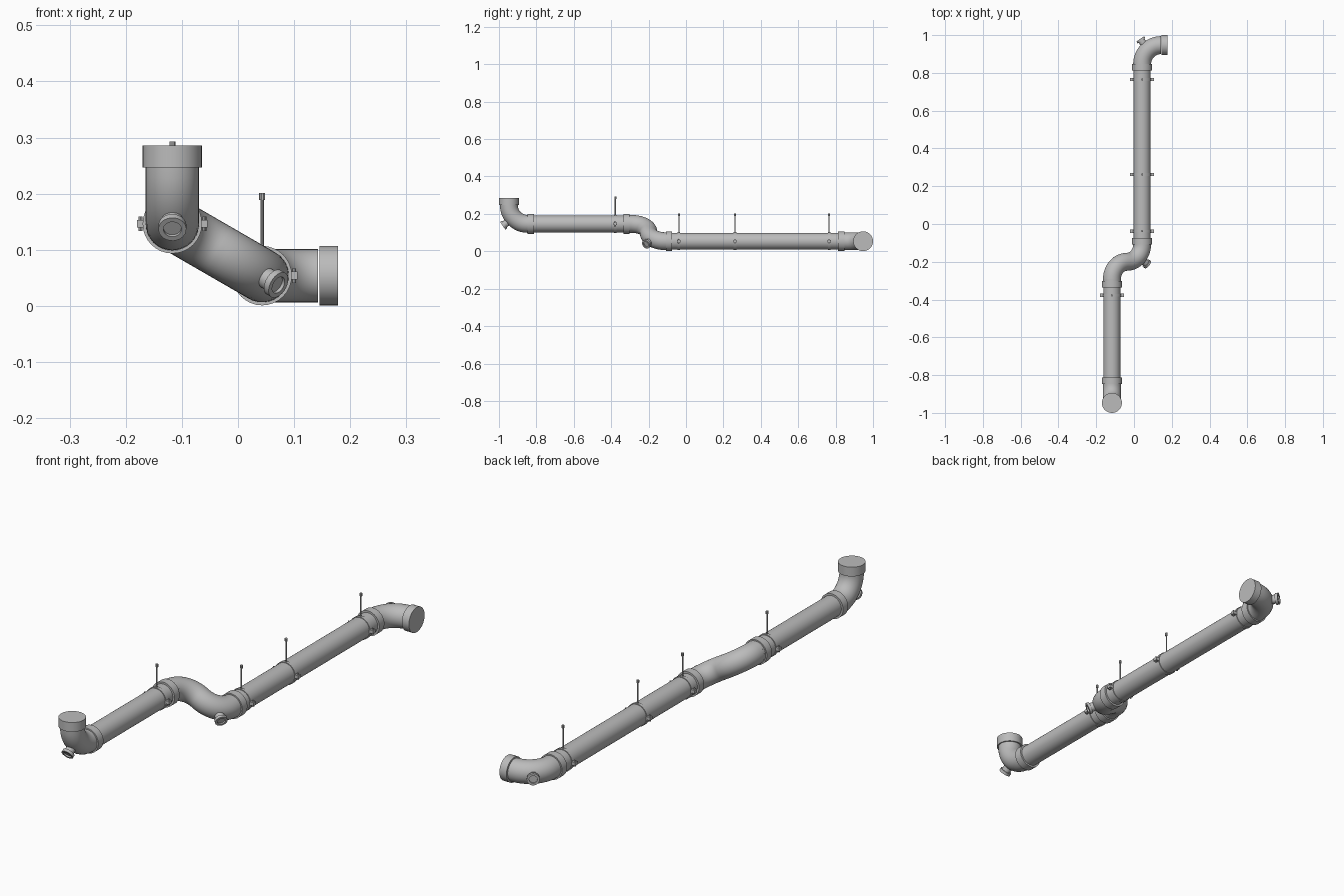
import bpy, bmesh, math
from mathutils import Vector

if "Cube" in bpy.data.objects:
    bpy.data.objects.remove(bpy.data.objects["Cube"], do_unlink=True)

grey = bpy.data.materials.new("pipe_grey")
grey.use_nodes = True
colour = (0.5, 0.5, 0.5, 1)
grey.diffuse_color = colour
grey.node_tree.nodes["Principled BSDF"].inputs["Base Color"].default_value = colour

X, Y, Z = Vector((1, 0, 0)), Vector((0, 1, 0)), Vector((0, 0, 1))
PIPE, FITTING, COLLAR = 0.045, 0.0475, 0.053
SIDES = 32


def finish(name, bm):
    bmesh.ops.recalc_face_normals(bm, faces=bm.faces)
    mesh = bpy.data.meshes.new(name)
    bm.to_mesh(mesh)
    bm.free()
    mesh.materials.append(grey)
    obj = bpy.data.objects.new(name, mesh)
    bpy.context.collection.objects.link(obj)
    bpy.ops.object.select_all(action="DESELECT")
    obj.select_set(True)
    bpy.context.view_layer.objects.active = obj
    bpy.ops.object.shade_smooth_by_angle(angle=math.radians(35))
    return obj


def ring(bm, centre, a, b, radius, sides):
    steps = [2 * math.pi * i / sides for i in range(sides)]
    verts = [bm.verts.new(centre + radius * (a * math.cos(t) + b * math.sin(t))) for t in steps]
    return verts


def turned(name, origin, axis, profile, sides=SIDES):
    """Closed solid turned around an axis; profile is (distance, radius) pairs."""
    axis = axis.normalized()
    a = axis.orthogonal().normalized()
    b = axis.cross(a)
    bm = bmesh.new()
    rings = [ring(bm, origin + axis * d, a, b, r, sides) for d, r in profile]
    for lower, upper in zip(rings, rings[1:]):
        for i in range(sides):
            j = (i + 1) % sides
            bm.faces.new((lower[i], lower[j], upper[j], upper[i]))
    bm.faces.new(rings[0])
    bm.faces.new(rings[-1])
    return finish(name, bm)


def rod(name, start, end, radius, sides=SIDES):
    span = end - start
    return turned(name, start, span, [(0, radius), (span.length, radius)], sides)


def elbow(name, centre, bend, u, v):
    """Quarter bend from centre + u to centre + v, with a short stub at each end."""
    bm = bmesh.new()
    axis = u.cross(v)
    verts = ring(bm, centre + bend * u, u, axis, FITTING, SIDES)
    edges = [bm.edges.new((verts[i], verts[(i + 1) % SIDES])) for i in range(SIDES)]
    bmesh.ops.spin(bm, geom=verts + edges, cent=centre, axis=axis,
                   angle=math.pi / 2, steps=12, use_duplicate=False)
    finish(name, bm)


def cleanout(name, face, axis):
    """Flanged inspection port with a recessed plug."""
    turned(name, face, axis, [(-0.045, 0.019), (-0.012, 0.019), (-0.012, 0.025),
                              (0, 0.025), (0, 0.016), (-0.006, 0.016)], 24)


def box(name, centre, size):
    bm = bmesh.new()
    bmesh.ops.create_cube(bm, size=1)
    for v in bm.verts:
        v.co = centre + Vector(v.co[i] * size[i] for i in range(3))
    finish(name, bm)


def hanger(name, centre, top):
    """Strap around the pipe, bolted lugs and a threaded rod."""
    rod(name + "_strap", centre - Y * 0.007, centre + Y * 0.007, PIPE + 0.003)
    for side, label in ((1, "left"), (-1, "right")):
        lug = centre + X * side * 0.054
        box(f"{name}_{label}_lug", lug, (0.018, 0.018, 0.014))
        bolt = centre + X * side * 0.057
        rod(f"{name}_{label}_bolt", bolt - Z * 0.013, bolt + Z * 0.013, 0.0035, 8)
    tip = Vector((centre.x, centre.y, top))
    rod(name + "_rod", centre + Z * PIPE, tip, 0.003, 10)
    rod(name + "_rod_nut", tip - Z * 0.012, tip, 0.0055, 10)


# Pipe axes
upper = Vector((-0.117, 0, 0.1465))
lower = Vector((0.043, 0, 0.054))
drop = (lower - upper).normalized()
half = (lower - upper).length / 2
middle = -0.2
bend = 0.1
joint = 0.847

# Straight runs
rod("front_pipe", upper - Y * joint, upper + Y * (middle - half), PIPE)
rod("back_pipe", lower + Y * (middle + half), lower + Y * joint, PIPE)

# Upturned elbow at the front end
centre = upper - Y * joint + Z * bend
elbow("front_elbow", centre, bend, -Z, -Y)
mouth = centre - Y * bend
rod("front_end_collar", mouth, mouth + Z * 0.0395, COLLAR)
cleanout("front_cleanout", centre - Y * 0.133 - Z * 0.11, Vector((0, -0.82, -0.57)))

# Sideways elbow at the back end
centre = lower + Y * joint + X * bend
elbow("back_elbow", centre, bend, -X, Y)
mouth = centre + Y * bend
rod("back_end_collar", mouth + X * 0.002, mouth + X * 0.035, COLLAR)
cleanout("back_cleanout", centre + Y * 0.133 - X * 0.11, Vector((-0.57, 0.82, 0)))

# Offset bend joining the two runs
first = upper + Y * (middle - half) + drop * half
second = lower + Y * (middle + half) - drop * half
elbow("offset_upper_elbow", first, half, -drop, Y)
elbow("offset_lower_elbow", second, half, -Y, drop)
cleanout("offset_cleanout", second + drop * 0.126 - Y * 0.107, drop * 0.82 - Y * 0.57)
rod("offset_upper_stub", upper + Y * (middle - half - 0.025), upper + Y * (middle - half), FITTING)
rod("offset_lower_stub", lower + Y * (middle + half), lower + Y * (middle + half + 0.02), FITTING)

# Joint collars
for name, line, start in (("front_collar", upper, -0.847), ("offset_upper_collar", upper, -0.335),
                          ("offset_lower_collar", lower, -0.108), ("back_collar", lower, 0.813)):
    rod(name, line + Y * start, line + Y * (start + 0.034), COLLAR)

# Hangers
hanger("front_hanger", upper - Y * 0.378, 0.293)
for number, y in enumerate((-0.038, 0.262, 0.765), 1):
    hanger(f"back_hanger_{number}", lower + Y * y, 0.201)
